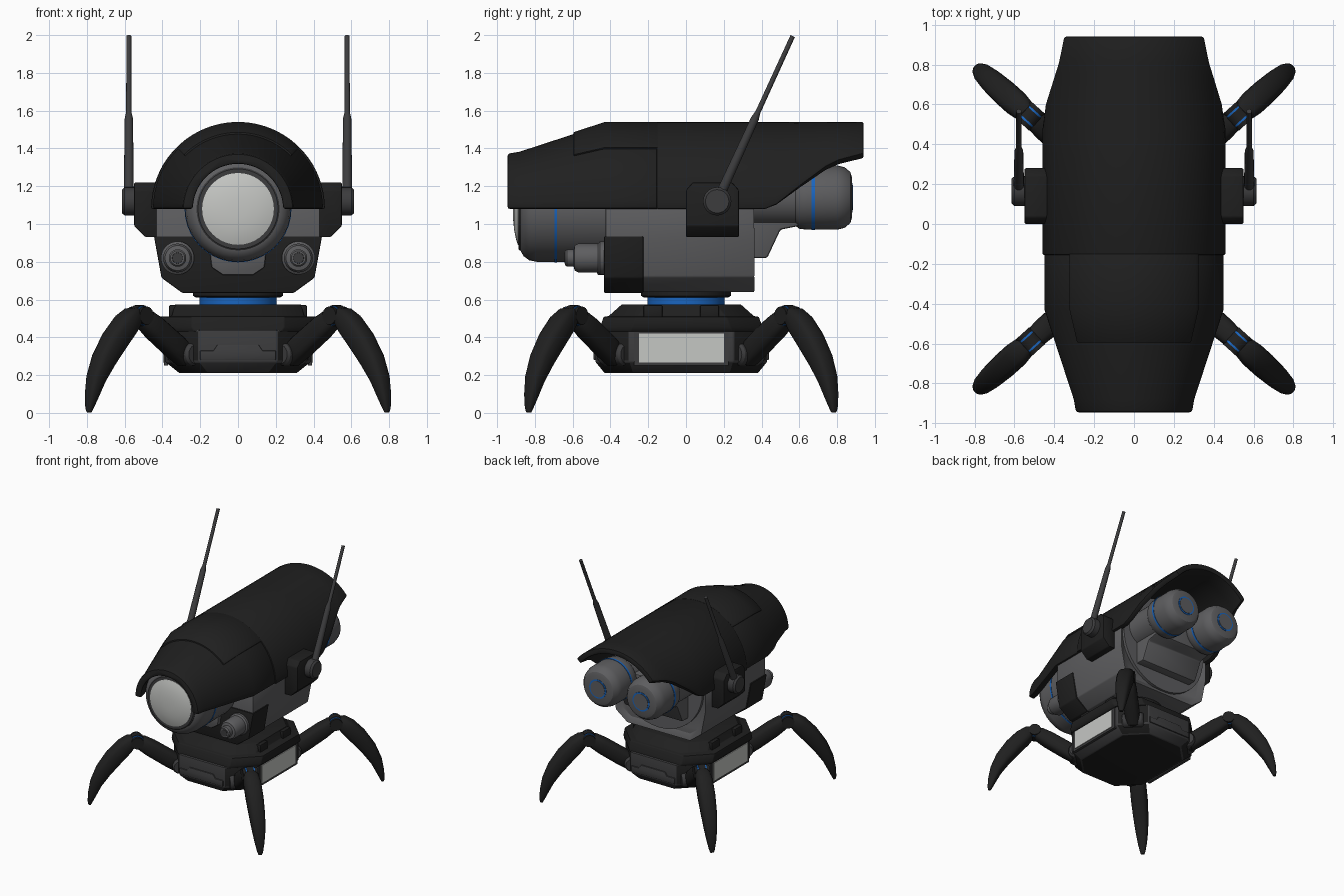
import bpy, bmesh, math
from mathutils import Vector, Matrix

cube = bpy.data.objects.get("Cube")
if cube:
    bpy.data.objects.remove(cube, do_unlink=True)

def material(name, rgb):
    m = bpy.data.materials.new(name)
    m.use_nodes = True
    m.diffuse_color = (*rgb, 1)
    m.node_tree.nodes["Principled BSDF"].inputs["Base Color"].default_value = (*rgb, 1)
    return m

BLACK = material("matte black", (0.014, 0.014, 0.014))
DARK = material("dark grey", (0.045, 0.045, 0.047))
GREY = material("mid grey", (0.11, 0.11, 0.115))
BLUE = material("accent blue", (0.01, 0.13, 0.52))
PALE = material("pale glass", (0.56, 0.57, 0.55))
BASE_Y, AXIS_Z = -0.025, 1.08
FWD, BACK, UP = Vector((0, -1, 0)), Vector((0, 1, 0)), Vector((0, 0, 1))

def finish(name, bm, mats, bevel=0.0, mirror="", shift=0.0):
    """Bevel sharp edges, shade, and mirror a finished mesh."""
    bmesh.ops.recalc_face_normals(bm, faces=bm.faces)
    if bevel:
        sharp = [e for e in bm.edges if e.calc_face_angle(0) > math.radians(35)]
        bmesh.ops.bevel(bm, geom=sharp, offset=bevel, segments=2,
                        profile=0.5, affect='EDGES', clamp_overlap=True)
    mesh = bpy.data.meshes.new(name)
    bm.to_mesh(mesh)
    bm.free()
    for m in mats:
        mesh.materials.append(m)
    ob = bpy.data.objects.new(name, mesh)
    bpy.context.collection.objects.link(ob)
    ob.location.y = shift
    bpy.ops.object.select_all(action='DESELECT')
    ob.select_set(True)
    bpy.context.view_layer.objects.active = ob
    bpy.ops.object.shade_smooth_by_angle(angle=math.radians(32))
    if mirror:
        mod = ob.modifiers.new("mirror", 'MIRROR')
        mod.use_axis = ("x" in mirror, "y" in mirror, False)
        mod.use_mirror_merge = False

def loft_mesh(rings):
    bm = bmesh.new()
    loops = [[bm.verts.new(p) for p in ring] for ring in rings]
    n = len(loops[0])
    for a, b in zip(loops, loops[1:]):
        for i in range(n):
            bm.faces.new((a[i], a[(i + 1) % n], b[(i + 1) % n], b[i]))
    bm.faces.new(loops[0])
    bm.faces.new(loops[-1])
    bmesh.ops.recalc_face_normals(bm, faces=bm.faces)
    return bm

def loft(name, rings, mat, **kw):
    finish(name, loft_mesh(rings), [mat], **kw)

def lathe(name, profile, loc, direction, mat, seg=40, **kw):
    """Turn (radius, distance) pairs about a direction."""
    place = Matrix.Translation(loc) @ direction.to_track_quat('Z', 'Y').to_matrix().to_4x4()
    angles = [math.tau * i / seg for i in range(seg)]
    loft(name, [[place @ Vector((r * math.cos(a), r * math.sin(a), h)) for a in angles]
                for r, h in profile], mat, **kw)

def prism(name, outline, axis, lo, hi, mat, **kw):
    make = {"x": lambda p, t: (t, p[0], p[1]), "y": lambda p, t: (p[0], t, p[1])}[axis]
    loft(name, [[make(p, t) for p in outline] for t in (lo, hi)], mat, **kw)

def box(name, x, y, z, mat, **kw):
    prism(name, [(y[0], z[0]), (y[1], z[0]), (y[1], z[1]), (y[0], z[1])], "x", *x, mat, **kw)

def both(half):
    return half + [(-x, z) for x, z in reversed(half)]

# Canopy: arched shell, a raised tongue and a tapering hood
def arch(y, radius, thick, low=0.0, start=None, steps=32):
    a0 = math.asin(low / radius) if start is None else start
    angles = [a0 + (math.pi - 2 * a0) * i / steps for i in range(steps + 1)]
    pairs = [(radius, a) for a in angles] + [(radius - thick, a) for a in reversed(angles)]
    return [(r * math.cos(a), y, AXIS_Z + r * math.sin(a)) for r, a in pairs]

def taper(y):
    return 0.46 - 0.17 * max(0, -0.43 - y) / 0.52

rear_cut = [(-0.155, 0), (0.42, 0), (0.48, 0.025), (0.6, 0.12), (0.74, 0.225),
            (0.81, 0.26), (0.94, 0.295)]
loft("canopy_shell", [arch(y, 0.46, 0.045, low) for y, low in rear_cut], BLACK, bevel=0.008)
loft("canopy_tongue", [arch(y, taper(y), 0.03, start=math.pi / 4)
                       for y in (-0.595, -0.43, -0.15)], BLACK, bevel=0.004)
loft("front_hood", [arch(y, taper(y) - 0.01 * (y > -0.9), 0.055)
                    for y in (-0.945, -0.88, -0.43, -0.14)], BLACK, bevel=0.012)

# Head body with a recessed rear face
body = loft_mesh([[(x, y, z) for x, z in both([(0.435, 1.1), (0.435, 0.92), (0.395, 0.72),
                                               (0.29, 0.64)])] for y in (-0.425, 0.365)])
rear = [f for f in body.faces if f.calc_center_median().y > 0.36]
bmesh.ops.inset_region(body, faces=rear, thickness=0.05, depth=-0.03)
finish("head_body", body, [GREY], bevel=0.008)
prism("front_collar", both([(0.445, 0.935), (0.405, 0.715), (0.295, 0.635)]),
      "y", -0.435, -0.225, BLACK, bevel=0.008)
lathe("upper_core", [(0.405, -0.4), (0.405, 0.36)], (0, 0, AXIS_Z), BACK, GREY)
prism("rear_housing", [(0.3, 0.82), (0.43, 0.82), (0.5, 0.97), (0.6, 0.99), (0.6, 1.2),
                       (0.3, 1.2)], "x", -0.27, 0.27, GREY, bevel=0.012)
prism("chin_bracket", both([(0.15, 0.86), (0.14, 0.77), (0.08, 0.73)]),
      "y", -0.47, -0.4, GREY, bevel=0.008)

# Main eye
eye = (0, 0, AXIS_Z)
lathe("eye_barrel", [(0.28, 0.4), (0.28, 0.79), (0.272, 0.83), (0.25, 0.86), (0.22, 0.877)],
      eye, FWD, GREY)
lathe("eye_rim", [(0.22, 0.86), (0.22, 0.882), (0.212, 0.888), (0.19, 0.888)], eye, FWD, DARK)
lathe("eye_glass", [(0.19, 0.87), (0.19, 0.89), (0.16, 0.9), (0.11, 0.91), (0.05, 0.916)],
      eye, FWD, PALE)
lathe("eye_blue_band", [(0.283, 0.683), (0.283, 0.697)], eye, FWD, BLUE)

# Small front lamps
lamp = (0.32, -0.42, 0.82)
lathe("front_lamp", [(0.088, 0), (0.088, 0.035), (0.076, 0.045), (0.076, 0.15), (0.066, 0.17),
                     (0.046, 0.175), (0.046, 0.21), (0.038, 0.22)], lamp, FWD, GREY, mirror="x")
lathe("lamp_lens", [(0.03, 0.215), (0.028, 0.223)], lamp, FWD, DARK, mirror="x")

# Rear thrusters
pod = (0.2, 0, 1.14)
lathe("rear_thruster", [(0.15, 0.34), (0.15, 0.58), (0.165, 0.6), (0.17, 0.64), (0.17, 0.8),
                        (0.16, 0.84), (0.135, 0.87), (0.11, 0.878)], pod, BACK, GREY, mirror="x")
for name, r, lo, hi, mat in (("blue_band", 0.173, 0.665, 0.682, BLUE),
                             ("blue_ring", 0.078, 0.87, 0.881, BLUE),
                             ("cap", 0.066, 0.87, 0.884, GREY)):
    lathe("thruster_" + name, [(r, lo), (r, hi)], pod, BACK, mat, mirror="x")

# Antennas on side brackets
plate = [(0, 0.93), (0.28, 0.93), (0.28, 1.18), (0.245, 1.22), (0.035, 1.22), (0, 1.18)]
loft("antenna_bracket", [[(x, y, z + (lift if z < 1 else 0)) for y, z in plate]
                         for x, lift in ((0.425, 0), (0.49, 0), (0.55, 0.06))],
     BLACK, bevel=0.008, mirror="x")
lathe("antenna_hub", [(0.075, 0.54), (0.075, 0.6), (0.062, 0.615)],
      (0, 0.165, 1.12), Vector((1, 0, 0)), DARK, seg=24, mirror="x")
foot, tip = Vector((0.578, 0.165, 1.12)), Vector((0.578, 0.565, 1.995))
span = (tip - foot).length
lathe("antenna_rod", [(0.027, 0), (0.022, 0.5 * span), (0.014, 0.54 * span), (0.013, span)],
      foot, tip - foot, DARK, seg=14, mirror="x")

# Swivel neck
lathe("neck_blue_ring", [(0.205, 0.56), (0.205, 0.62)], (0, 0, 0), UP, BLUE)
lathe("neck_plate", [(0.225, 0.612), (0.237, 0.62), (0.237, 0.645)], (0, 0, 0), UP, BLACK)

# Base hull with cut corners
def octagon(z, hx, hy, cut):
    half = both([(hx, hy - cut), (hx - cut, hy)])
    return [(x, y, z) for x, y in half + [(-x, -y) for x, y in half]]

hull = loft_mesh([octagon(0.21, 0.31, 0.405, 0.15), octagon(0.27, 0.385, 0.455, 0.18),
                  octagon(0.44, 0.385, 0.455, 0.18)])
for f in hull.faces:
    diagonal = abs(f.normal.x) > 0.4 and abs(f.normal.y) > 0.4
    f.material_index = int(f.normal.z < -0.9 or diagonal)
finish("base_hull", hull, [DARK, BLACK], bevel=0.008, shift=BASE_Y)
loft("base_lid", [octagon(0.43, 0.4, 0.44, 0.17), octagon(0.455, 0.415, 0.43, 0.17),
                  octagon(0.51, 0.415, 0.41, 0.17), octagon(0.512, 0.35, 0.385, 0.15),
                  octagon(0.575, 0.335, 0.315, 0.13)], BLACK, bevel=0.006, shift=BASE_Y)
box("lid_block", (0.3, 0.365), (0.1, 0.2), (0.505, 0.57), BLACK,
    bevel=0.006, mirror="xy", shift=BASE_Y)
box("panel_frame", (0.37, 0.392), (-0.25, 0.25), (0.25, 0.435), DARK, mirror="x", shift=BASE_Y)
box("side_panel", (0.38, 0.398), (-0.225, 0.225), (0.268, 0.42), PALE, mirror="x", shift=BASE_Y)
prism("end_plate", both([(0.2, 0.28), (0.2, 0.33), (0.13, 0.33), (0.11, 0.36)]),
      "y", 0.445, 0.464, DARK, bevel=0.004, mirror="y", shift=BASE_Y)

# Legs: tapered limbs swept in a diagonal plane
OUT, SIDE = Vector((0.743, 0.669, 0)), Vector((-0.669, 0.743, 0))
HIP = Vector((0.28, 0.35, 0))

def limb(name, stations):
    """Sweep (reach, height, half depth, half width) rounded sections."""
    rings = []
    for i, (u, z, t, w) in enumerate(stations):
        a, b = stations[max(i - 1, 0)], stations[min(i + 1, len(stations) - 1)]
        run = Vector((b[0] - a[0], b[1] - a[1])).normalized()
        normal = OUT * -run.y + UP * run.x
        ring = []
        for k in range(16):
            angle = math.tau * k / 16
            c, s = (math.copysign(abs(v) ** 0.7, v) for v in (math.cos(angle), math.sin(angle)))
            ring.append(HIP + OUT * u + UP * z + normal * t * c + SIDE * w * s)
        rings.append(ring)
    loft(name, rings, BLACK, mirror="xy", shift=BASE_Y)

limb("upper_leg", [(-0.025, 0.285, 0.04, 0.035), (0, 0.3, 0.062, 0.055), (0.08, 0.355, 0.066, 0.06),
                   (0.22, 0.45, 0.064, 0.06), (0.29, 0.497, 0.055, 0.055),
                   (0.315, 0.512, 0.04, 0.045)])
limb("lower_leg", [(0.345, 0.535, 0.03, 0.04), (0.37, 0.515, 0.052, 0.058), (0.42, 0.47, 0.066, 0.066),
                   (0.5, 0.385, 0.068, 0.066), (0.58, 0.28, 0.06, 0.06), (0.635, 0.18, 0.046, 0.05),
                   (0.665, 0.09, 0.032, 0.036), (0.682, 0.025, 0.018, 0.022),
                   (0.685, 0.003, 0.01, 0.014)])
knee = HIP + OUT * 0.325 + UP * 0.515
for name, r, half, mat in (("pin", 0.048, 0.058, BLACK), ("blue_ring", 0.052, 0.036, BLUE),
                           ("cover", 0.056, 0.026, BLACK)):
    lathe("knee_" + name, [(r, -half), (r, half)], knee, SIDE, mat,
          seg=20, mirror="xy", shift=BASE_Y)
lathe("hip_joint", [(0.05, -0.085), (0.06, -0.07), (0.06, 0.07), (0.05, 0.085)],
      HIP + UP * 0.31, SIDE, DARK, seg=20, mirror="xy", shift=BASE_Y)
